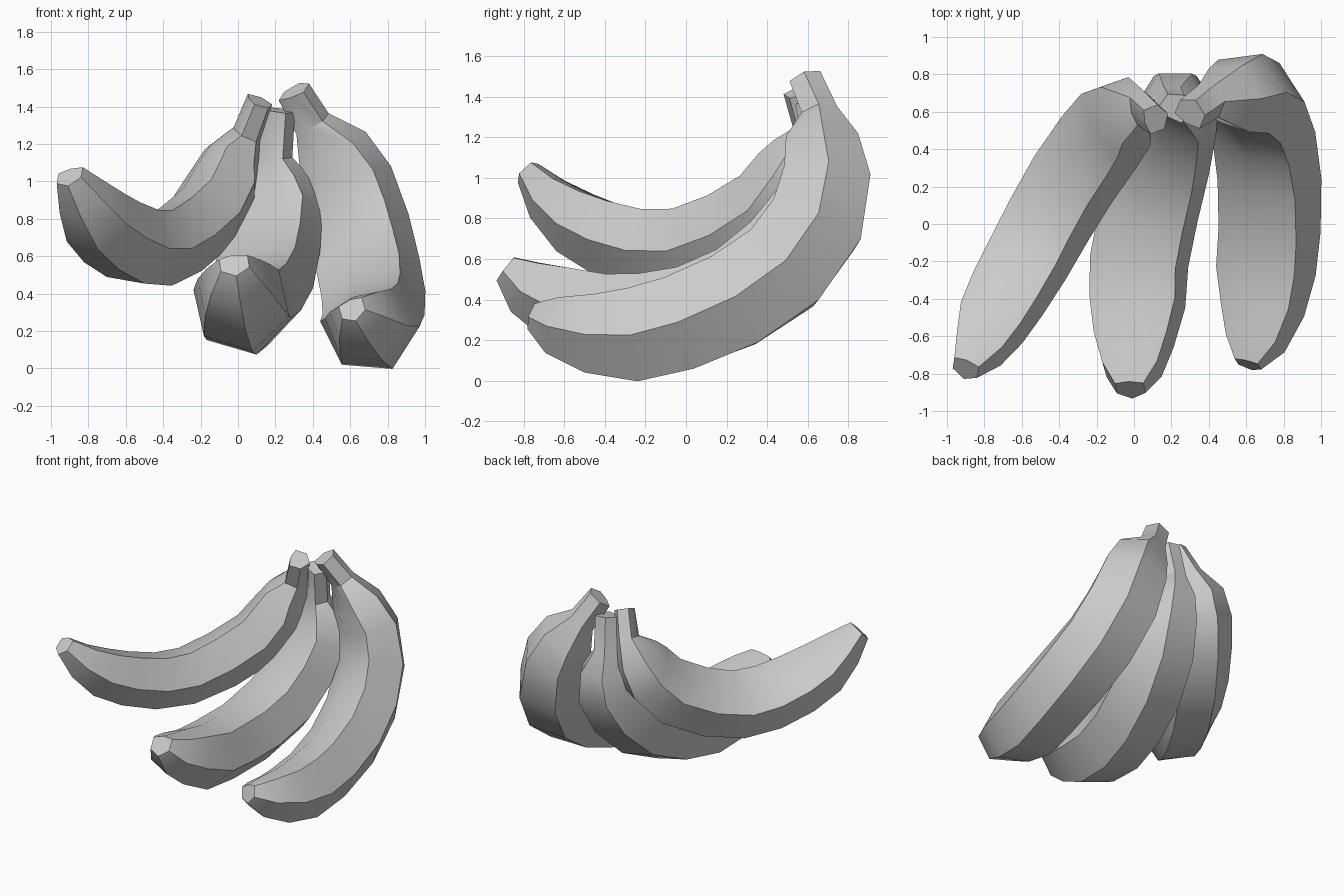
import bpy, bmesh, math
from mathutils import Matrix, Vector

if "Cube" in bpy.data.objects:
    bpy.data.objects.remove(bpy.data.objects["Cube"], do_unlink=True)

# Section as (across, inward): gently bulged inner face, two flanks, one keel
SECTION = [(0, .72), (.9, .54), (.9, -.46), (0, -1), (-.9, -.46), (-.9, .54)]


def make_material(name, colour):
    mat = bpy.data.materials.new(name)
    mat.use_nodes = True
    mat.diffuse_color = colour
    mat.node_tree.nodes["Principled BSDF"].inputs["Base Color"].default_value = colour
    return mat


def sweep_fruit(name, stations, stem_roll, tip_roll, mat):
    """Sweep the section along a bent spine; each station is x, y, z, radius."""
    points = [Vector(s[:3]) for s in stations]
    last = len(points) - 1
    middle = points[len(points) // 2]
    bend_axis = (points[2] - middle).cross(points[-1] - middle).normalized()
    bm = bmesh.new()
    rings = []
    for i, (point, station) in enumerate(zip(points, stations)):
        tangent = (points[min(i + 1, last)] - points[max(i - 1, 0)]).normalized()
        roll = stem_roll + (tip_roll - stem_roll) * i / last
        turn = Matrix.Rotation(math.radians(roll), 3, tangent)
        inward = turn @ tangent.cross(bend_axis).normalized()
        across = inward.cross(tangent)
        rings.append([bm.verts.new(point + (across * a + inward * n) * station[3])
                      for a, n in SECTION])
    # skin between neighbouring rings
    count = len(SECTION)
    for lower, upper in zip(rings, rings[1:]):
        for k in range(count):
            n = (k + 1) % count
            bm.faces.new((lower[k], lower[n], upper[n], upper[k]))
    # blunt ends
    bm.faces.new(rings[0])
    bm.faces.new(rings[-1])
    bmesh.ops.recalc_face_normals(bm, faces=bm.faces)
    mesh = bpy.data.meshes.new(name)
    bm.to_mesh(mesh)
    bm.free()
    mesh.materials.append(mat)
    obj = bpy.data.objects.new(name, mesh)
    bpy.context.collection.objects.link(obj)
    bpy.ops.object.select_all(action="DESELECT")
    obj.select_set(True)
    bpy.context.view_layer.objects.active = obj
    bpy.ops.object.shade_smooth_by_angle(angle=math.radians(32))


peel = make_material("plain_grey", (0.6, 0.6, 0.6, 1))

# Stations run from the cut stem to the blossom tip
left_fruit = [
    (.3, .59, 1.48, .09), (.4, .66, 1.31, .1), (.51, .67, 1.16, .2),
    (.59, .69, 1, .24), (.65, .64, .77, .265), (.7, .48, .55, .27),
    (.73, .24, .39, .27), (.73, -.03, .28, .265), (.71, -.25, .23, .26),
    (.69, -.46, .24, .22), (.65, -.64, .28, .16), (.61, -.75, .32, .075),
]
middle_fruit = [
    (.22, .62, 1.38, .085), (.2, .66, 1.13, .09), (.22, .66, 1, .17),
    (.23, .62, .85, .22), (.19, .5, .66, .25), (.14, .3, .48, .265),
    (.08, .05, .37, .265), (.03, -.2, .33, .265), (.02, -.42, .34, .26),
    (0, -.62, .41, .22), (-.01, -.78, .48, .165), (-.02, -.88, .56, .085),
]
right_fruit = [
    (.11, .56, 1.43, .08), (.04, .62, 1.25, .09), (-.04, .61, 1.13, .18),
    (-.09, .56, 1, .225), (-.18, .44, .84, .235), (-.32, .24, .72, .235),
    (-.45, .02, .65, .23), (-.56, -.18, .66, .225), (-.67, -.37, .72, .215),
    (-.76, -.53, .8, .195), (-.83, -.67, .91, .145), (-.9, -.77, 1.03, .08),
]

sweep_fruit("left_banana", left_fruit, 22, 0, peel)
sweep_fruit("middle_banana", middle_fruit, 28, 16, peel)
sweep_fruit("right_banana", right_fruit, 40, 20, peel)
